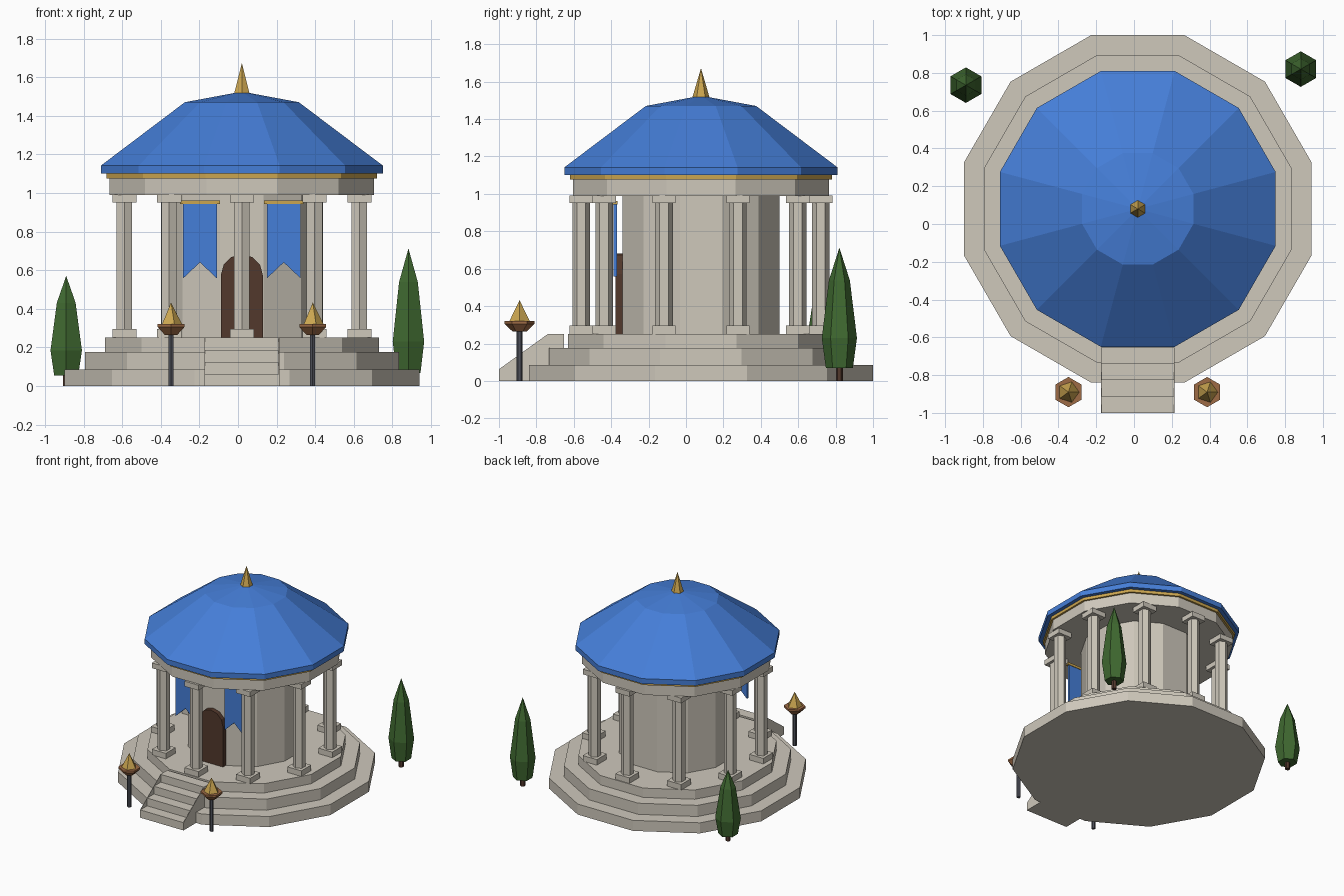
import bpy
import bmesh
from math import sin, cos, pi, radians

old = bpy.data.objects.get("Cube")
if old:
    bpy.data.objects.remove(old, do_unlink=True)

CX, CY = 0.02, 0.08          # centre of the round temple


def material(name, rgb):
    m = bpy.data.materials.new(name)
    m.use_nodes = True
    color = (*rgb, 1.0)
    m.diffuse_color = color
    node = next(n for n in m.node_tree.nodes if n.type == 'BSDF_PRINCIPLED')
    node.inputs["Base Color"].default_value = color
    return m


STONE = material("pale stone", (0.62, 0.58, 0.50))
BLUE = material("royal blue", (0.06, 0.21, 0.69))
GOLD = material("gold", (0.60, 0.38, 0.08))
WOOD = material("dark wood", (0.085, 0.040, 0.025))
BRONZE = material("bronze", (0.34, 0.145, 0.06))
IRON = material("iron", (0.075, 0.08, 0.10))
LEAF = material("cypress green", (0.05, 0.14, 0.03))


def finish(name, bm, mat):
    bmesh.ops.recalc_face_normals(bm, faces=bm.faces)
    mesh = bpy.data.meshes.new(name)
    bm.to_mesh(mesh)
    bm.free()
    mesh.materials.append(mat)
    obj = bpy.data.objects.new(name, mesh)
    bpy.context.collection.objects.link(obj)
    return obj


def lathe(name, mat, sides, profile, x=CX, y=CY, turn=90):
    """Faceted solid from (radius, height) pairs; radius 0 gives a point."""
    bm = bmesh.new()
    rings = []
    for r, z in profile:
        count = sides if r > 0 else 1
        rings.append([bm.verts.new((x + r * cos(radians(turn) + 2 * pi * i / sides),
                                    y + r * sin(radians(turn) + 2 * pi * i / sides), z))
                      for i in range(count)])
    for low, high in zip(rings, rings[1:]):
        for i in range(sides):
            j = (i + 1) % sides
            if len(high) == 1:
                bm.faces.new((low[i], low[j], high[0]))
            else:
                bm.faces.new((low[i], low[j], high[j], high[i]))
    for ring in (rings[0], rings[-1]):
        if len(ring) > 1:
            bm.faces.new(ring)
    return finish(name, bm, mat)


def drum(name, mat, apothem, z0, z1):
    """Twelve-sided disc with a flat side to the front."""
    r = apothem / cos(pi / 12)
    return lathe(name, mat, 12, [(r, z0), (r, z1)], turn=15)


def box(name, mat, x, y, z0, z1, sx, sy):
    bm = bmesh.new()
    bmesh.ops.create_cube(bm, size=1)
    for v in bm.verts:
        v.co = (x + v.co.x * sx, y + v.co.y * sy, (z0 + z1) / 2 + v.co.z * (z1 - z0))
    return finish(name, bm, mat)


def extrude(name, mat, points, vec):
    """Push a flat outline of 3D points along a vector."""
    bm = bmesh.new()
    face = bm.faces.new([bm.verts.new(p) for p in points])
    out = bmesh.ops.extrude_face_region(bm, geom=[face])
    moved = [g for g in out["geom"] if isinstance(g, bmesh.types.BMVert)]
    bmesh.ops.translate(bm, verts=moved, vec=vec)
    return finish(name, bm, mat)


# Stepped platform, inner chamber and beam ring
drum("platform_lower", STONE, 0.92, 0, 0.085)
drum("platform_middle", STONE, 0.813, 0.085, 0.175)
drum("platform_upper", STONE, 0.71, 0.175, 0.25)
drum("chamber_wall", STONE, 0.42, 0.25, 0.995)
drum("beam_ring", STONE, 0.685, 0.99, 1.076)
drum("gold_trim", GOLD, 0.70, 1.076, 1.10)

# Roof dome and finial
k = 1 / cos(pi / 12)
lathe("roof", BLUE, 12, [(0.73 * k, 1.10), (0.73 * k, 1.142),
                         (0.295 * k, 1.47), (0, 1.525)], turn=15)
lathe("finial", GOLD, 6, [(0.046, 1.515), (0, 1.672)])

# Ten columns, one at the front
for i in range(10):
    a = 2 * pi * i / 10 - pi / 2
    x, y = CX + 0.64 * cos(a), CY + 0.64 * sin(a)
    box(f"column_base_{i}", STONE, x, y, 0.25, 0.295, 0.125, 0.125)
    lathe(f"column_shaft_{i}", STONE, 6, [(0.047, 0.295), (0.047, 0.95)], x, y)
    box(f"column_capital_{i}", STONE, x, y, 0.95, 0.992, 0.125, 0.125)

# Front stairs with thin flush side walls along the slope
half, front, depth, rise = 0.193, -1.0, 0.0867, 0.0625
back = front + 4 * depth
outline = [(front, 0)]
for i in range(4):
    outline += [(front + i * depth, (i + 1) * rise), (front + (i + 1) * depth, (i + 1) * rise)]
outline.append((back, 0))
extrude("stairs", STONE, [(CX - half, y, z) for y, z in outline], (2 * half, 0, 0))
cheek = [(front, 0), (front, rise), (front + 3 * depth, 4 * rise), (back, 4 * rise), (back, 0)]
for side, x in (("right", CX - half - 0.001), ("left", CX + half - 0.002)):
    extrude(f"stair_side_{side}", STONE, [(x, y, z) for y, z in cheek], (0.003, 0, 0))

# Arched door
arch = [(CX - 0.109, -0.376, 0.25), (CX + 0.109, -0.376, 0.25)]
arch += [(CX + 0.109 * cos(pi * i / 6), -0.376, 0.573 + 0.109 * sin(pi * i / 6)) for i in range(7)]
extrude("door", WOOD, arch, (0, 0.045, 0))

for side, s in (("right", -1), ("left", 1)):
    # Swallow-tailed banner on a gold rod
    x = CX + s * 0.217
    tail = [(x - 0.088, 0.945), (x - 0.088, 0.557), (x, 0.64), (x + 0.088, 0.557), (x + 0.088, 0.945)]
    extrude(f"banner_{side}", BLUE, [(px, -0.388, pz) for px, pz in tail], (0, 0.018, 0))
    box(f"banner_rod_{side}", GOLD, x, -0.379, 0.942, 0.962, 0.205, 0.026)

    # Standing brazier
    x, y = CX + s * 0.367, -0.89
    lathe(f"brazier_pole_{side}", IRON, 6, [(0.015, 0), (0.015, 0.28)], x, y)
    lathe(f"brazier_bowl_{side}", BRONZE, 6, [(0.038, 0.265), (0.08, 0.305), (0.08, 0.32)], x, y)
    lathe(f"brazier_flame_{side}", GOLD, 5, [(0.058, 0.318), (0, 0.432)], x, y, turn=0)

# Cypress trees behind the temple
for side, x, y, z0, z1 in (("right", -0.89, 0.735, 0.055, 0.57), ("left", 0.883, 0.82, 0.068, 0.712)):
    h = z1 - z0
    lathe(f"tree_trunk_{side}", WOOD, 6, [(0.019, 0), (0.019, z0 + 0.01)], x, y)
    lathe(f"tree_crown_{side}", LEAF, 6, [(0.072, z0), (0.094, z0 + 0.25 * h),
                                          (0.056, z0 + 0.73 * h), (0, z1)], x, y)
